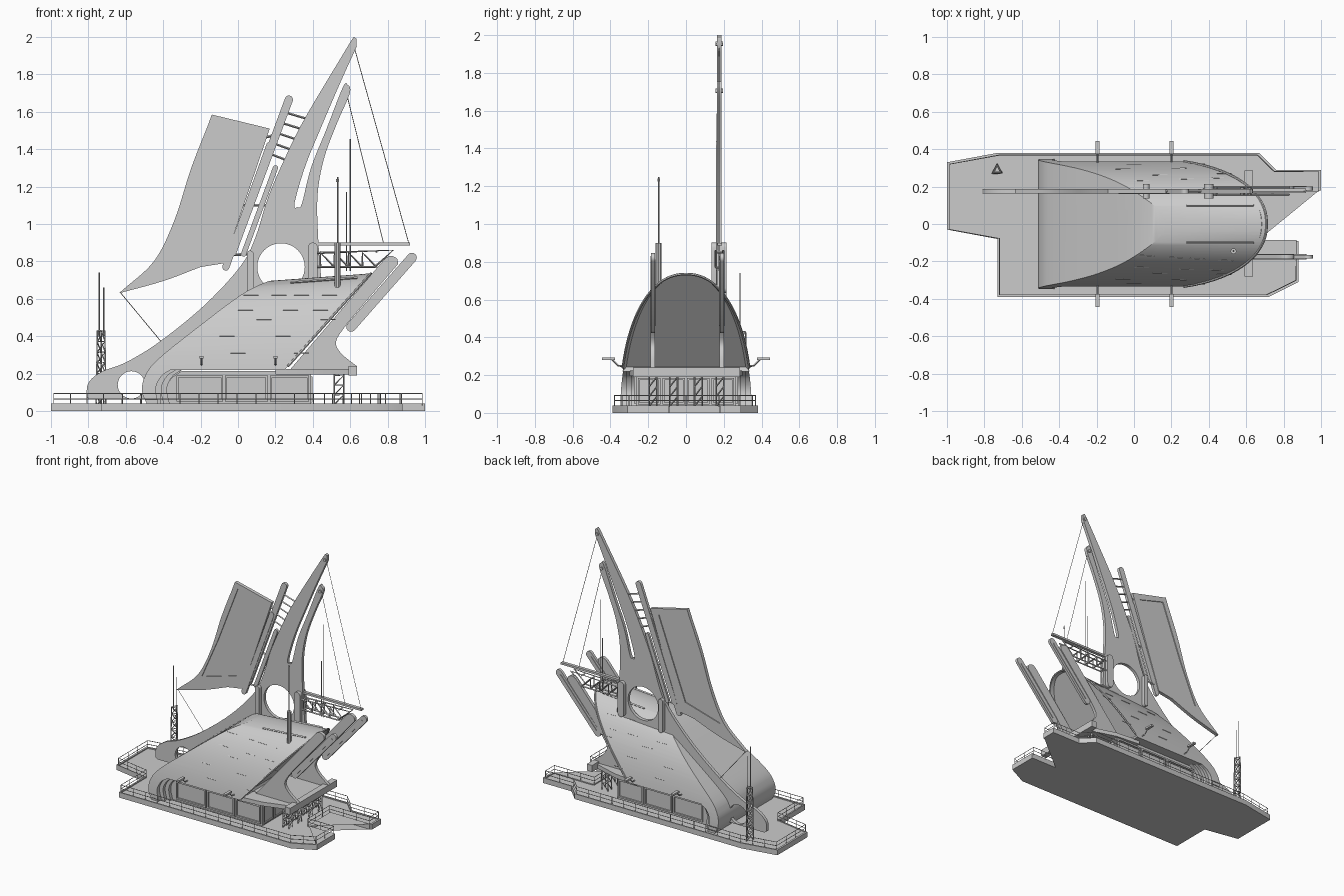
import bpy, bmesh
from math import cos, sin, pi, radians, atan2, copysign
from mathutils import Matrix, Vector

if "Cube" in bpy.data.objects:
    bpy.data.objects.remove(bpy.data.objects["Cube"])

AXES = {'z': Matrix.Identity(4),
        'y': Matrix.Rotation(pi / 2, 4, 'X'),
        'x': Matrix(((0, 0, 1, 0), (1, 0, 0, 0), (0, 1, 0, 0), (0, 0, 0, 1)))}
FIN_Y = 0.175

def curve_mesh(name, cu):
    tmp = bpy.data.objects.new(name + "_tmp", cu)
    bpy.context.collection.objects.link(tmp)
    ev = tmp.evaluated_get(bpy.context.evaluated_depsgraph_get())
    me = bpy.data.meshes.new_from_object(ev)
    bpy.data.objects.remove(tmp)
    ob = bpy.data.objects.new(name, me)
    bpy.context.collection.objects.link(ob)
    return ob

def add_poly(cu, pts, cyclic):
    s = cu.splines.new('POLY')
    s.points.add(len(pts) - 1)
    for p, c in zip(s.points, pts):
        p.co = (*c, 0, 1) if len(c) == 2 else (*c, 1)
    s.use_cyclic_u = cyclic

def prism(name, loops, mid, half, axis='y'):
    """Filled outline (first loop) with holes (other loops), extruded along an axis."""
    cu = bpy.data.curves.new(name, 'CURVE')
    cu.dimensions, cu.fill_mode, cu.extrude = '2D', 'BOTH', half
    for l in loops:
        add_poly(cu, l, True)
    ob = curve_mesh(name, cu)
    off = Vector([mid if a == axis else 0 for a in 'xyz'])
    ob.data.transform(Matrix.Translation(off) @ AXES[axis])
    bm = bmesh.new()
    bm.from_mesh(ob.data)
    bmesh.ops.remove_doubles(bm, verts=bm.verts, dist=1e-5)
    bmesh.ops.recalc_face_normals(bm, faces=bm.faces)
    bm.to_mesh(ob.data)
    bm.free()
    return ob

def tubes(name, paths, r=0.003, cyclic=False, res=0):
    cu = bpy.data.curves.new(name, 'CURVE')
    cu.dimensions, cu.bevel_depth, cu.bevel_resolution = '3D', r, res
    cu.use_fill_caps = True
    for p in paths:
        add_poly(cu, p, cyclic)
    return curve_mesh(name, cu)

def rect(x0, x1, z0, z1):
    return [(x0, z0), (x1, z0), (x1, z1), (x0, z1)]

def box(name, x0, x1, y0, y1, z0, z1):
    return prism(name, [rect(x0, x1, z0, z1)], (y0 + y1) / 2, (y1 - y0) / 2)

def circle(cx, cz, r, n=40):
    return [(cx + r * cos(2 * pi * i / n), cz + r * sin(2 * pi * i / n)) for i in range(n)]

def capsule(p, q, r, n=8):
    a = atan2(q[1] - p[1], q[0] - p[0])
    return [(c[0] + r * cos(a + s + pi * i / n), c[1] + r * sin(a + s + pi * i / n))
            for c, s in ((q, -pi / 2), (p, pi / 2)) for i in range(n + 1)]

def smooth(pts, n=5):
    """Catmull-Rom through the points."""
    v = [Vector(p) for p in pts]
    v = [2 * v[0] - v[1]] + v + [2 * v[-1] - v[-2]]
    out = []
    for a, b, c, d in zip(v, v[1:], v[2:], v[3:]):
        for i in range(n):
            t = i / n
            out.append(tuple(0.5 * (2 * b + (c - a) * t + (2 * a - 5 * b + 4 * c - d) * t * t
                                    + (3 * b - a - 3 * c + d) * t ** 3)))
    return out + [tuple(v[-2])]

# platform with railing
deck = [(-1, .33), (-.73, .38), (.67, .38), (.76, .29), (1, .29), (1, .18), (.66, .18), (.66, -.09),
        (.88, -.09), (.88, -.31), (.72, -.39), (-.73, -.39), (-.73, -.08), (-1, -.03)]
prism("platform", [deck], .016, .016, 'z')
prism("platform_kerb", [deck, [(x * .985, y * .975) for x, y in deck]], .02, .02, 'z')
rail = [Vector((x * .985, y * .97, 0)) for x, y in deck]
tubes("railing_bars", [[p + Vector((0, 0, h)) for p in rail] for h in (.065, .093)], .0025, True)
posts = []
for a, b in zip(rail, rail[1:] + rail[:1]):
    n = max(1, round((b - a).length / .1))
    for i in range(n):
        p = a.lerp(b, i / n)
        posts.append([p + Vector((0, 0, .03)), p + Vector((0, 0, .093))])
tubes("railing_posts", posts, .0025)

# hull: arch section intersected with a side profile
def hull_y(x, z):
    h = .735 * (.93 + .1 * x)
    return .348 * max(0, 1 - (z / h) ** 2.2) ** (1 / 2.2)

def arch(w, h, n=64):
    e = 2 / 2.2
    return [(w * copysign(abs(cos(pi * i / n)) ** e, cos(pi * i / n)), h * sin(pi * i / n) ** e)
            for i in range(n + 1)]

nose_out = smooth([(-.485, .035), (-.512, .1), (-.50, .18), (-.43, .275), (-.2, .46), (.03, .63),
                   (.19, .705), (.34, .76)], 8)
nose_in = smooth([(-.36, .22), (-.41, .185), (-.44, .12), (-.425, .035)], 6)
hull = prism("hull", [nose_out + [(.74, .769), (.25, .22)] + nose_in], 0, .5)
cutter = prism("arch_cutter", [arch(.348, .735)], .1, .7, 'x')
for v in cutter.data.vertices:
    v.co.z *= .93 + .1 * v.co.x
cutter.hide_render = True
mod = hull.modifiers.new("arch", 'BOOLEAN')
mod.operation, mod.object, mod.solver = 'INTERSECT', cutter, 'EXACT'
dg = bpy.context.evaluated_depsgraph_get()
hull.data = bpy.data.meshes.new_from_object(hull.evaluated_get(dg))
hull.modifiers.clear()
bpy.data.objects.remove(cutter)
# recessed glazing in the slanted end
bm = bmesh.new()
bm.from_mesh(hull.data)
slant = Vector((.549, 0, -.49)).normalized()
end = [f for f in bm.faces if f.normal.dot(slant) > .99 and f.calc_center_median().x > .2]
bmesh.ops.inset_region(bm, faces=end, thickness=.018, depth=-.02)
bm.to_mesh(hull.data)
bm.free()
rim = [(.74 - .893 * (.769 - z), y, z) for y, z in arch(.348, .735) if z > .22]
tubes("hull_rim", [rim], .007, res=1)
# stepped liner inside the curled nose
for i, (d, w) in enumerate(((.03, .315), (.06, .29))):
    prism(f"nose_liner_{i}", [[(x + d, z) for x, z in nose_in] + [(x, z) for x, z in nose_in[::-1]]], 0, w)

# thin panel seams on both hull flanks
for k, (z, xs) in enumerate(((.62, (.03, .18, .3, .45)), (.54, (.0, .24, .4)), (.49, (.1, .44)),
                             (.4, (-.1, .2)), (.31, (-.04, .3)))):
    for s in (1, -1):
        tubes(f"hull_seam_{k}", [[(x, s * hull_y(x, z), z), (x + .08, s * hull_y(x + .08, z), z)]
                                 for x in xs], .003)
tubes("roof_rails", [[(x, s * .1, .735 * (.93 + .1 * x) * .975) for x in (.28, .45, .64)]
                     for s in (1, -1)], .007)

# glazed cabin below the hull
cabin = smooth([(-.37, .035), (-.385, .1), (-.36, .17), (-.30, .215)], 5) + [(.39, .215), (.39, .035)]
prism("cabin", [cabin], 0, .265)
for s in (1, -1):
    for i, (a, b) in enumerate(((-.33, -.08), (-.07, .16), (.17, .38))):
        prism(f"window_frame_{i}", [rect(a, b, .05, .19), rect(a + .012, b - .012, .062, .178)],
              s * .268, .008)
for i in range(4):
    a = -.26 + i * .13
    prism(f"end_window_{i}", [rect(a + .005, a + .125, .045, .185), rect(a + .015, a + .115, .055, .175)],
          .392, .006, 'x')

# balcony deck under the slanted end, on lattice legs
prism("balcony", [[(.2, -.3), (.4, -.28), (.6, -.22), (.6, .22), (.4, .28), (.2, .3)]], .21, .015, 'z')
box("balcony_beam", .59, .635, -.28, .285, .19, .24)
for i, y in enumerate((-.175, -.065, .065, .18)):
    x0, x1, d = .515, .565, .02
    legs = [[(x, y + e, .03), (x, y + e, .2)] for x in (x0, x1) for e in (-d, d)]
    for j in range(3):
        z, t = .035 + j * .052, .087 + j * .052
        legs += [[(x0, y + e, z), (x1, y + e, t), (x0, y + e, t)] for e in (-d, d)]
        legs += [[(x, y - d, z), (x, y + d, t)] for x in (x0, x1)]
    tubes(f"balcony_leg_{i}", legs, .004)

# slanted prow fins in pairs
prow = [(.26, .2), (.76, .785)] + smooth([(.785, .815), (.815, .83), (.85, .815), (.855, .785)], 4) \
    + smooth([(.585, .47), (.525, .375), (.55, .31), (.635, .24)], 5) + [(.635, .195)]
for n, y in (("front", -.175), ("back", .19)):
    prism(f"prow_fin_{n}", [prow], y, .012)
    prism(f"prow_bar_{n}", [capsule((.605, .45), (.93, .82), .026)], y, .01)
    prism(f"prow_bar_rib_{n}", [capsule((.62, .468), (.915, .803), .008)], y, .014)

# great mast fin with slit and round holes
left = smooth([(.605, 1.98), (.36, 1.57), (.25, 1.35), (.16, 1.14), (.09, .92), (.01, .77), (-.18, .565),
               (-.42, .37), (-.6, .26), (-.73, .21), (-.80, .15), (-.81, .075)])
right = smooth([(.45, .65), (.43, .9), (.425, 1.15), (.46, 1.35), (.53, 1.54), (.598, 1.7),
                (.585, 1.745), (.56, 1.73), (.47, 1.5), (.39, 1.3), (.342, 1.11), (.32, 1.09),
                (.302, 1.11), (.36, 1.31), (.45, 1.53), (.54, 1.74), (.635, 1.95)])
fin = left + [(-.79, .062), (-.47, .062), (-.3, .22), (.0, .45)] + right + [(.633, 1.99), (.62, 2.0)]
prism("mast_fin", [fin, circle(.23, .77, .127), circle(-.57, .14, .073)], FIN_Y, .012)
for i, (x, z) in enumerate(((.617, 1.955), (.578, 1.705))):
    prism(f"cable_pin_{i}", [circle(x, z, .012, 12)], FIN_Y, .02)

# sail panel with raised frame
sail = [(-.14, 1.585), (.17, 1.51), (-.075, .79)] + smooth([(-.2, .77), (-.4, .695), (-.635, .63)]) \
    + smooth([(-.625, .64), (-.45, .80), (-.34, 1.02), (-.25, 1.3), (-.14, 1.58)])[:-1]
panel = [(-.115, 1.54), (.1, 1.48), (-.125, .875), (-.42, .79), (-.28, 1.11)]
prism("sail_frame", [sail, panel], FIN_Y, .013)
prism("sail_panel", [panel], FIN_Y, .006)

# slats and ladder rungs between sail and mast
prism("slat_long", [capsule((-.03, .85), (.272, 1.665), .022)], FIN_Y, .011)
prism("slat_short", [capsule((-.065, .77), (.17, 1.42), .019)], FIN_Y - .004, .011)
prism("slat_inner", [capsule((.03, .84), (.2, 1.3), .014)], FIN_Y, .009)
tubes("ladder_rungs", [[(.265 - .37 * (1.665 - z), FIN_Y, z), (.25 + .5 * (z - 1.38), FIN_Y, z - .035)]
                       for z in (1.6, 1.545, 1.49, 1.435, 1.38)], .006)
tubes("sail_links", [[(-.1, FIN_Y, .83), (.06, FIN_Y, .84)], [(.13, FIN_Y, 1.46), (.22, FIN_Y, 1.48)],
                     [(.0, FIN_Y, 1.1), (.16, FIN_Y, 1.1)]], .007)

# clamp posts either side of the mast
for s in (-1, 1):
    prism("mast_clamp_rear", [capsule((.065, .62), (.065, .84), .018)], FIN_Y + s * .026, .013)
    prism("mast_clamp_front", [capsule((.4, .66), (.4, .875), .026)], FIN_Y + s * .026, .013)

# boom and lattice girder
box("boom", .43, .92, FIN_Y - .008, FIN_Y + .016, .885, .9)
girder = []
for y in (FIN_Y - .018, FIN_Y + .022):
    girder += [[(.42, y, .845), (.83, y, .86), (.73, y, .77), (.42, y, .77)]]
    girder += [[(.44 + i * .075, y, .77), (.44 + i * .075, y, .847), (.515 + i * .075, y, .77)] for i in range(4)]
girder += [[(x, FIN_Y - .018, z), (x, FIN_Y + .022, z)] for x in (.44, .59, .74) for z in (.77, .85)]
tubes("boom_girder", girder, .006)
tubes("rigging_cables", [[(.62, FIN_Y, 1.95), (.915, FIN_Y, .89)], [(.58, FIN_Y, 1.7), (.78, FIN_Y, .89)],
                         [(-.63, FIN_Y, .635), (-.41, FIN_Y, .37)]], .002)
tubes("boom_aerials", [[(.6, FIN_Y, .75), (.6, FIN_Y, 1.455)], [(.58, FIN_Y, .75), (.58, FIN_Y, 1.17)]], .003)

# roof flue with aerial
tubes("roof_flue", [[(.532, -.145, .6), (.532, -.145, .9)]], .016, res=3)
tubes("flue_aerial", [[(.532, -.145, .88), (.532, -.145, 1.25)]], .004)
tubes("flue_aerial_tip", [[(.532, -.145, 1.225), (.532, -.145, 1.24)]], .007)

# triangular radio tower
feet = [(-.758, .272), (-.706, .272), (-.732, .322)]
tri = lambda z: [(-.732 + (x + .732) * (1 - z * .5), .289 + (y - .289) * (1 - z * .5), z) for x, y in feet]
tower = [[tri(.03)[i], tri(.43)[i]] for i in range(3)]
for j in range(7):
    a, b = tri(.03 + j * .057), tri(.087 + j * .057)
    tower += [[a[i], b[(i + 1) % 3], b[i]] for i in range(3)]
tubes("radio_tower", tower, .004)
tubes("tower_aerials", [[(-.742, .285, .4), (-.742, .285, .74)], [(-.718, .285, .4), (-.718, .285, .66)]], .003)

# floodlights on the hull flanks
for x in (-.195, .2):
    for s in (-1, 1):
        tubes("floodlight_arm", [[(x, s * .31, .245), (x, s * .36, .25), (x, s * .395, .285)]], .005)
        y0, y1 = sorted((s * .375, s * .445))
        box("floodlight", x - .011, x + .011, y0, y1, .28, .294)

# smooth shading with crisp edges
bpy.ops.object.select_all(action='SELECT')
bpy.context.view_layer.objects.active = hull
bpy.ops.object.shade_smooth_by_angle(angle=radians(30))
